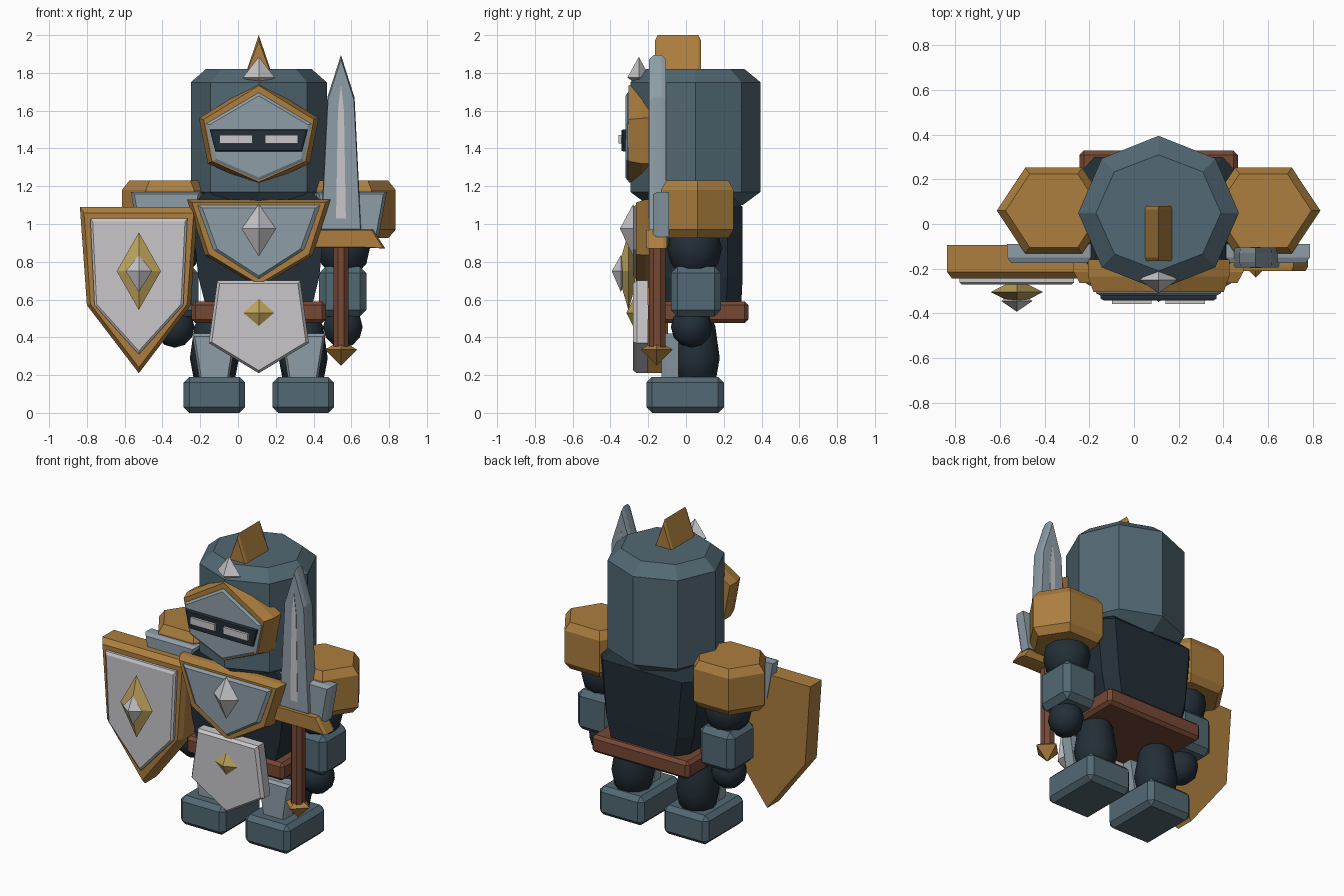
import bpy, bmesh
from math import sin, cos, pi

if "Cube" in bpy.data.objects:
    bpy.data.objects.remove(bpy.data.objects["Cube"])

CX = 0.11  # centre line of the body


def material(name, rgb):
    lin = [((c / 255 + 0.055) / 1.055) ** 2.4 for c in rgb] + [1]
    m = bpy.data.materials.new(name)
    m.use_nodes = True
    m.diffuse_color = lin
    m.node_tree.nodes["Principled BSDF"].inputs["Base Color"].default_value = lin
    return m


slate = material("slate armour", (82, 104, 115))
steel = material("light steel", (142, 158, 167))
white = material("pale metal", (200, 198, 201))
gold = material("bronze gold", (172, 126, 62))
brass = material("pale brass", (190, 163, 92))
dark = material("dark cloth", (34, 46, 54))
brown = material("brown leather", (118, 72, 52))


def finish(name, bm, mat, smooth=False):
    bmesh.ops.recalc_face_normals(bm, faces=bm.faces)
    me = bpy.data.meshes.new(name)
    bm.to_mesh(me)
    bm.free()
    me.materials.append(mat)
    if smooth:
        me.shade_smooth()
    ob = bpy.data.objects.new(name, me)
    bpy.context.scene.collection.objects.link(ob)
    return ob


def loft(name, rings, mat, smooth=False):
    """Skin a row of equal rings and cap both ends."""
    bm = bmesh.new()
    rows = [[bm.verts.new(p) for p in r] for r in rings]
    n = len(rows[0])
    for a, b in zip(rows, rows[1:]):
        for i in range(n):
            j = (i + 1) % n
            bm.faces.new((a[i], a[j], b[j], b[i]))
    bm.faces.new(rows[0])
    bm.faces.new(rows[-1])
    return finish(name, bm, mat, smooth)


def plate(name, cx, half, back, front, mat, shrink=0.93, bevel=0.03, both=False):
    """Symmetric flat plate from its +x half outline, with a bevelled front."""
    pts = half + [(-x, z) for x, z in reversed(half) if x > 0]
    zs = [z for _, z in pts]
    mid = (max(zs) + min(zs)) / 2

    def ring(y, s):
        return [(cx + x * s, y, mid + (z - mid) * s) for x, z in pts]
    rings = [ring(back, 1), ring(front + bevel, 1), ring(front, shrink)]
    if both:
        rings = [ring(back, shrink), ring(back - bevel, 1)] + rings[1:]
    return loft(name, rings, mat)


def column(name, cx, cy, n, levels, mat, turn=0.0, smooth=False):
    """Stack of n-sided rings given as (z, radius x, radius y)."""
    return loft(name, [[(cx + rx * cos(turn + 2 * pi * i / n),
                         cy + ry * sin(turn + 2 * pi * i / n), z)
                        for i in range(n)] for z, rx, ry in levels], mat, smooth)


def gem(name, x, y, rx, ry, bottom, mid, top, mat):
    bm = bmesh.new()
    for p in [(x - rx, y, mid), (x + rx, y, mid), (x, y - ry, mid),
              (x, y + ry, mid), (x, y, bottom), (x, y, top)]:
        bm.verts.new(p)
    bmesh.ops.convex_hull(bm, input=bm.verts)
    return finish(name, bm, mat)


def box(name, lo, hi, mat, bevel=0.03):
    bm = bmesh.new()
    bmesh.ops.create_cube(bm, size=1)
    for v in bm.verts:
        v.co = [(a + b) / 2 + c * (b - a) for a, b, c in zip(lo, hi, v.co)]
    if bevel:
        bmesh.ops.bevel(bm, geom=bm.edges[:], offset=bevel, segments=1, affect='EDGES')
    return finish(name, bm, mat)


def ball(name, x, y, z, r, rz, mat):
    bm = bmesh.new()
    bmesh.ops.create_uvsphere(bm, u_segments=10, v_segments=6, radius=1)
    for v in bm.verts:
        v.co = (x + v.co.x * r, y + v.co.y * r, z + v.co.z * rz)
    return finish(name, bm, mat, True)


# Helmet with crest and forehead jewel
column("helmet", CX, 0.05, 8, [(1.1, .27, .25), (1.17, .36, .345),
                               (1.75, .36, .345), (1.82, .28, .26)], slate)
loft("helmet_crest", [[(CX - w, y, 1.78), (CX + w, y, 1.78), (CX, y, t)]
                      for y, w, t in [(-.165, .07, 1.97), (-.15, .075, 2),
                                      (.065, .075, 2), (.08, .07, 1.97)]], gold)
gem("forehead_jewel", CX, -.25, .085, .06, 1.73, 1.775, 1.885, white)

# Visor
plate("visor_frame", CX, [(0, 1.755), (.317, 1.56), (.27, 1.32), (0, 1.2)],
      -.16, -.305, gold, 0.92, 0.07)
plate("visor_plate", CX, [(0, 1.695), (.28, 1.53), (.24, 1.335), (0, 1.23)],
      -.25, -.32, steel, 0.93, 0.01)
plate("visor_slit", CX, [(.26, 1.5), (.23, 1.385)], -.31, -.342, dark, 0.95, 0.008)
for side, s in (("left", 1), ("right", -1)):
    box(side + "_eye", (CX + s * .12 - .088, -.358, 1.425),
        (CX + s * .12 + .088, -.33, 1.47), white, 0)

# Torso, chest plate, belt and tabard
loft("torso", [[(CX - w, -.18, z), (CX + w, -.18, z), (CX + w, b - .08, z),
                (CX + w * .8, b, z), (CX - w * .8, b, z), (CX - w, b - .08, z)]
               for z, w, b in [(.52, .27, .29), (.72, .32, .3),
                               (1.09, .36, .3), (1.17, .28, .22)]], dark)
plate("chest_frame", CX, [(.38, 1.13), (.285, .835), (0, .665)],
      -.14, -.265, gold, 0.93, 0.05)
plate("chest_plate", CX, [(.325, 1.1), (.24, .865), (0, .71)],
      -.22, -.28, steel, 0.92, 0.014)
gem("chest_jewel", CX, -.28, .09, .07, .83, .975, 1.105, white)
box("belt", (CX - .355, -.2, .475), (CX + .355, .33, .59), brown, .02)
plate("tabard", CX, [(.22, .7), (.265, .37), (0, .21)], -.2, -.28, white, 0.94, 0.02)
gem("tabard_stud", CX, -.27, .105, .045, .44, .53, .625, brass)

# Arms and legs on both sides
for side, s in (("left", 1), ("right", -1)):
    x = CX + s * .47
    column(side + "_shoulder_pad", x, .06, 6,
           [(.925, .215, .19), (.97, .255, .222), (1.18, .255, .222),
            (1.23, .215, .19)], gold)
    plate(side + "_shoulder_plate", CX + s * .49, [(.188, 1.17), (.145, .93)],
          -.09, -.175, steel, 0.9, 0.025)
    ball(side + "_upper_arm", x - s * .02, .045, .87, .145, .16, dark)
    x = CX + s * .445
    box(side + "_bracer", (x - .125, -.08, .51), (x + .125, .185, .775), slate, .035)
    ball(side + "_hand", x, .03, .455, .11, .11, dark)
    x = CX + s * .235
    column(side + "_leg", x, .055, 10,
           [(.13, .1, .1), (.29, .13, .13), (.46, .105, .105), (.58, .05, .05)],
           dark, smooth=True)
    plate(side + "_shin_guard", x, [(.118, .42), (.078, .17)],
          -.04, -.13, steel, 0.88, 0.02)
    box(side + "_boot", (x - .163, -.21, 0), (x + .163, .2, .19), slate)

# Sword in the left hand
SX = .545
plate("sword_blade", SX, [(0, 1.895), (.072, 1.67), (.108, .95)],
      -.105, -.195, steel, 0.95, 0.025, True)
for name, y in (("front", -.19), ("back", -.104)):
    plate("sword_fuller_" + name, SX, [(0, 1.74), (.016, 1.6), (.026, 1.03)],
          y, y - .008, white, 1, 0.001)
plate("sword_guard", SX, [(.17, .97), (.235, .87), (.13, .875)],
      -.1, -.21, gold, 0.95, 0.02, True)
column("sword_grip", SX, -.153, 8, [(.33, .043, .047), (.89, .043, .047)],
       brown, pi / 8)
gem("sword_pommel", SX, -.155, .085, .085, .25, .335, .385, gold)

# Shield on the right arm
HX = -.525
plate("shield_rim", HX, [(.312, 1.09), (.275, .57), (0, .21)],
      -.095, -.245, gold, 0.93, 0.03)
plate("shield_face", HX, [(.257, 1.03), (.235, .57), (0, .31)],
      -.22, -.272, white, 0.95, 0.01)
gem("shield_boss", HX, -.305, .117, .06, .545, .75, .955, brass)
gem("shield_jewel", HX, -.345, .07, .048, .64, .75, .835, white)
